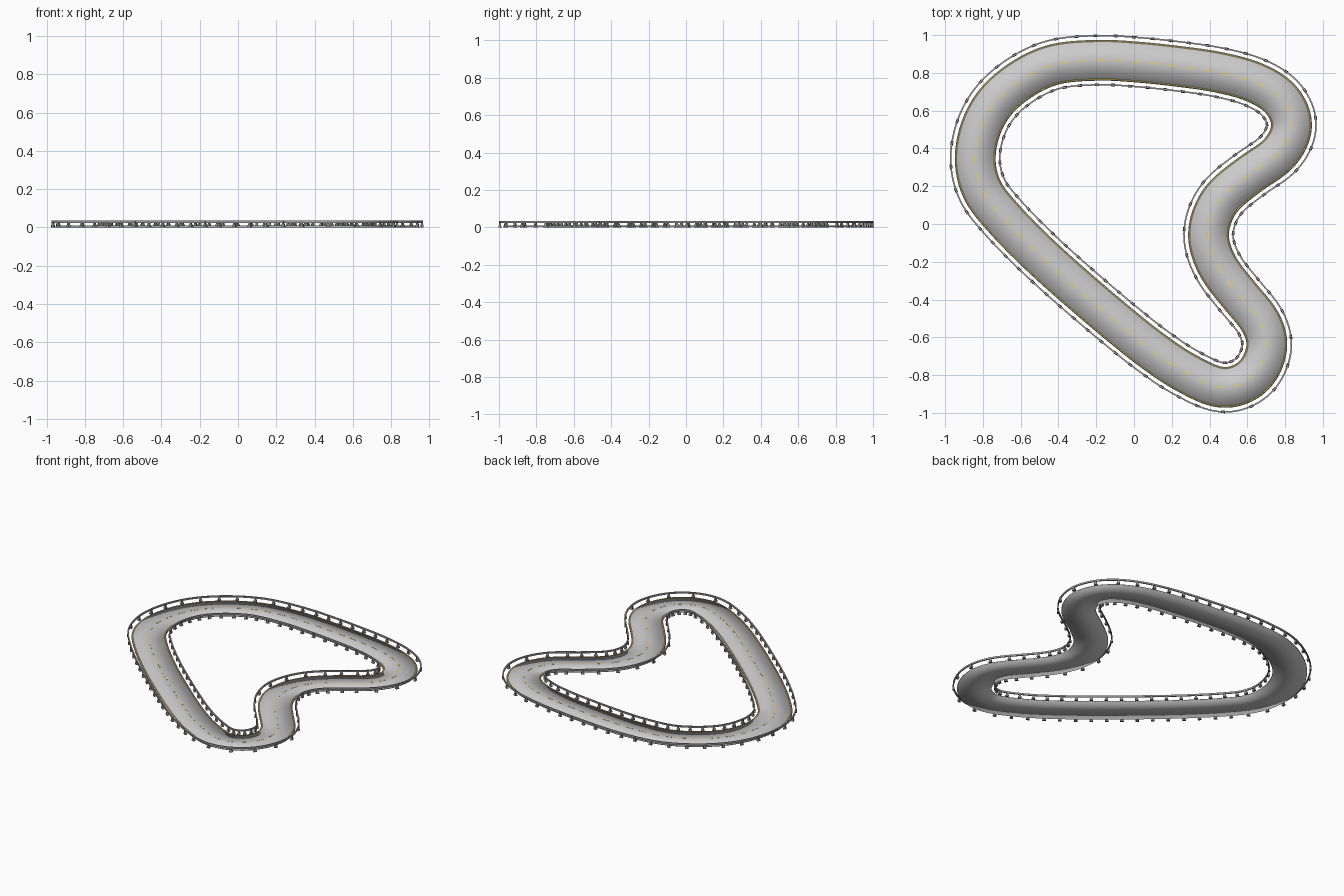
import bpy, bmesh, math
from mathutils import Vector

if "Cube" in bpy.data.objects:
    bpy.data.objects.remove(bpy.data.objects["Cube"])

# Centre line control points, clockwise from the top straight
CTRL = [(-.2, .867), (.02, .857), (.24, .834), (.45, .803), (.64, .75), (.78, .66),
        (.838, .52), (.77, .375), (.61, .26), (.455, .125), (.392, -.05), (.44, -.22),
        (.56, -.38), (.672, -.52), (.705, -.66), (.63, -.81), (.47, -.868), (.27, -.785),
        (.09, -.665), (-.08, -.53), (-.24, -.395), (-.4, -.255), (-.55, -.115),
        (-.69, .03), (-.805, .18), (-.842, .36), (-.79, .56), (-.665, .715), (-.45, .838)]
N = 720


def resample(pts, n):
    # Even spacing along a closed loop
    loop = pts + [pts[0]]
    dist = [0.0]
    for a, b in zip(loop, loop[1:]):
        dist.append(dist[-1] + (b - a).length)
    out, j = [], 0
    for i in range(n):
        s = dist[-1] * i / n
        while dist[j + 1] < s:
            j += 1
        t = (s - dist[j]) / max(dist[j + 1] - dist[j], 1e-9)
        out.append(loop[j].lerp(loop[j + 1], t))
    return out


def centre_line():
    c = [Vector(p) for p in CTRL]
    k, pts = len(c), []
    for i in range(k):
        p0, p1, p2, p3 = (c[(i + d) % k] for d in (-1, 0, 1, 2))
        for m in range(30):
            t = m / 30
            pts.append(.5 * (2 * p1 + (p2 - p0) * t + (2 * p0 - 5 * p1 + 4 * p2 - p3) * t * t
                             + (3 * p1 - p0 - 3 * p2 + p3) * t ** 3))
    pts = resample(pts, N)
    for _ in range(40):
        pts = [(pts[i - 1] + pts[i] * 2 + pts[(i + 1) % N]) / 4 for i in range(N)]
    return resample(pts, N)


PATH = centre_line()
TAN = [(PATH[(i + 1) % N] - PATH[i - 1]).normalized() for i in range(N)]


def place(i, off, z, along=0):
    # Point beside the centre line; positive offset is the outer side
    p, t = PATH[i % N], TAN[i % N]
    n = Vector((-t.y, t.x))
    q = p + n * off + t * along
    return (q.x, q.y, z)


def material(name, rgb):
    m = bpy.data.materials.new(name)
    m.diffuse_color = (*rgb, 1)
    m.use_nodes = True
    m.node_tree.nodes["Principled BSDF"].inputs["Base Color"].default_value = m.diffuse_color
    return m


def finish(name, bm, mat=None, smooth=None):
    bmesh.ops.recalc_face_normals(bm, faces=bm.faces)
    me = bpy.data.meshes.new(name)
    bm.to_mesh(me)
    bm.free()
    ob = bpy.data.objects.new(name, me)
    bpy.context.collection.objects.link(ob)
    if mat:
        me.materials.append(mat)
    if smooth:
        bpy.ops.object.select_all(action='DESELECT')
        ob.select_set(True)
        bpy.context.view_layer.objects.active = ob
        if smooth == 'all':
            bpy.ops.object.shade_smooth()
        else:
            bpy.ops.object.shade_smooth_by_angle(angle=math.radians(35))
    return ob


def sweep(bm, profile, start=0, count=N, step=1):
    # Sweep a closed (offset, z) profile along all or part of the loop
    closed = count == N
    ids = range(start, start + count + (0 if closed else 1), step)
    rings = [[bm.verts.new(place(i, o, z)) for o, z in profile] for i in ids]
    k = len(profile)
    for a in range(len(rings) if closed else len(rings) - 1):
        r, s = rings[a], rings[(a + 1) % len(rings)]
        for j in range(k):
            bm.faces.new((r[j], r[(j + 1) % k], s[(j + 1) % k], s[j]))
    if not closed:
        bm.faces.new(rings[0])
        bm.faces.new(rings[-1])


def rect(off, width, z0, z1):
    a, b = off - width / 2, off + width / 2
    return [(a, z0), (b, z0), (b, z1), (a, z1)]


yellow = material("line_yellow", (.85, .68, .12))
rail_grey = material("rail_grey", (.42, .42, .43))
post_grey = material("post_grey", (.25, .25, .26))

# Road slab, softly shaded right across its width
bm = bmesh.new()
sweep(bm, rect(0, .216, .001, .010), step=2)
finish("road", bm, smooth='all')

# Centre dashes
bm = bmesh.new()
for i in range(0, N, 12):
    sweep(bm, rect(0, .006, .009, .0112), i, 6, 2)
finish("centre_dashes", bm, yellow)

for side, label in ((1, "outer"), (-1, "inner")):
    # Edge line
    bm = bmesh.new()
    sweep(bm, rect(side * .101, .005, .009, .0112), step=2)
    finish(label + "_edge_line", bm, yellow, 'angle')

    # Guard rail beam with a shallow groove on the road side
    bm = bmesh.new()
    o = side * .13
    w = side * .004
    sweep(bm, [(o + w, .024), (o + w, .035), (o - w, .035), (o - w, .032),
               (o, .0295), (o - w, .027), (o - w, .024)], step=2)
    finish(label + "_guard_rail", bm, rail_grey, 'angle')

    # Posts with wide feet tapering up to the rail
    bm = bmesh.new()
    for i in range(0, N, 12):
        rings = []
        for z, l, d in ((0, .011, .007), (.004, .011, .007), (.020, .005, .005), (.034, .005, .005)):
            rings.append([bm.verts.new(place(i, o + b * d, z, a * l))
                          for a, b in ((-1, -1), (1, -1), (1, 1), (-1, 1))])
        for r, s in zip(rings, rings[1:]):
            for j in range(4):
                bm.faces.new((r[j], r[(j + 1) % 4], s[(j + 1) % 4], s[j]))
        bm.faces.new(rings[0])
        bm.faces.new(rings[-1])
    finish(label + "_posts", bm, post_grey)
